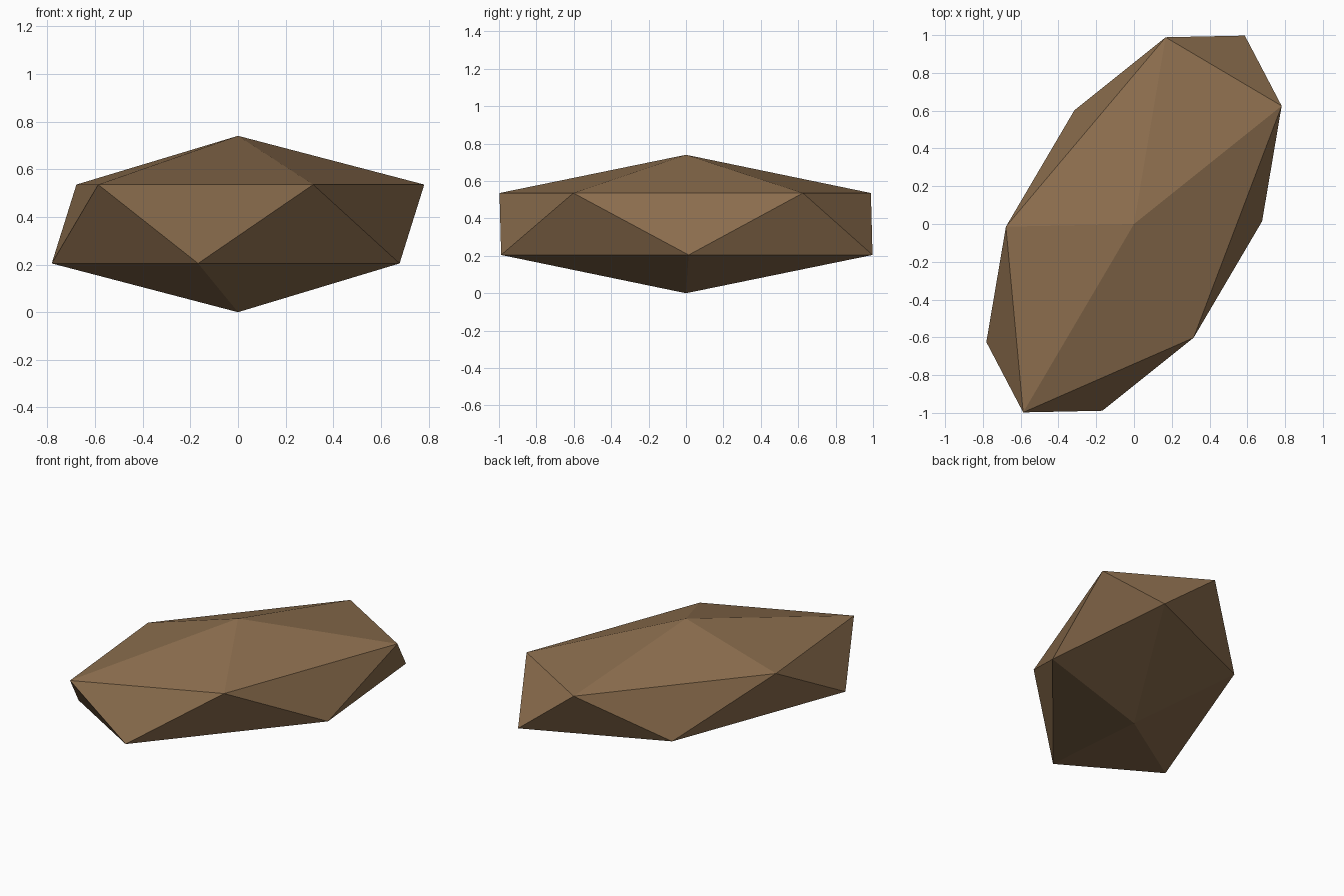
import bpy
from mathutils import Matrix

if "Cube" in bpy.data.objects:
    bpy.data.objects.remove(bpy.data.objects["Cube"])

# Rock: a 20-sided icosphere, stretched and skewed in plan, flattened in height
H = 0.37
bpy.ops.mesh.primitive_ico_sphere_add(subdivisions=1, radius=1.0)
rock = bpy.context.object
rock.name = "rock"
rock.data.name = "rock"
rock.data.transform(Matrix((
    (0.874, -0.087, 0, 0),
    (0.699, 0.935, 0, 0),
    (0, 0, H, H),
    (0, 0, 0, 1))))
rock.data.shade_flat()

# Single brown stone colour
stone = bpy.data.materials.new("brown stone")
stone.diffuse_color = (0.262, 0.156, 0.076, 1)
stone.use_nodes = True
stone.node_tree.nodes["Principled BSDF"].inputs["Base Color"].default_value = stone.diffuse_color
rock.data.materials.append(stone)
